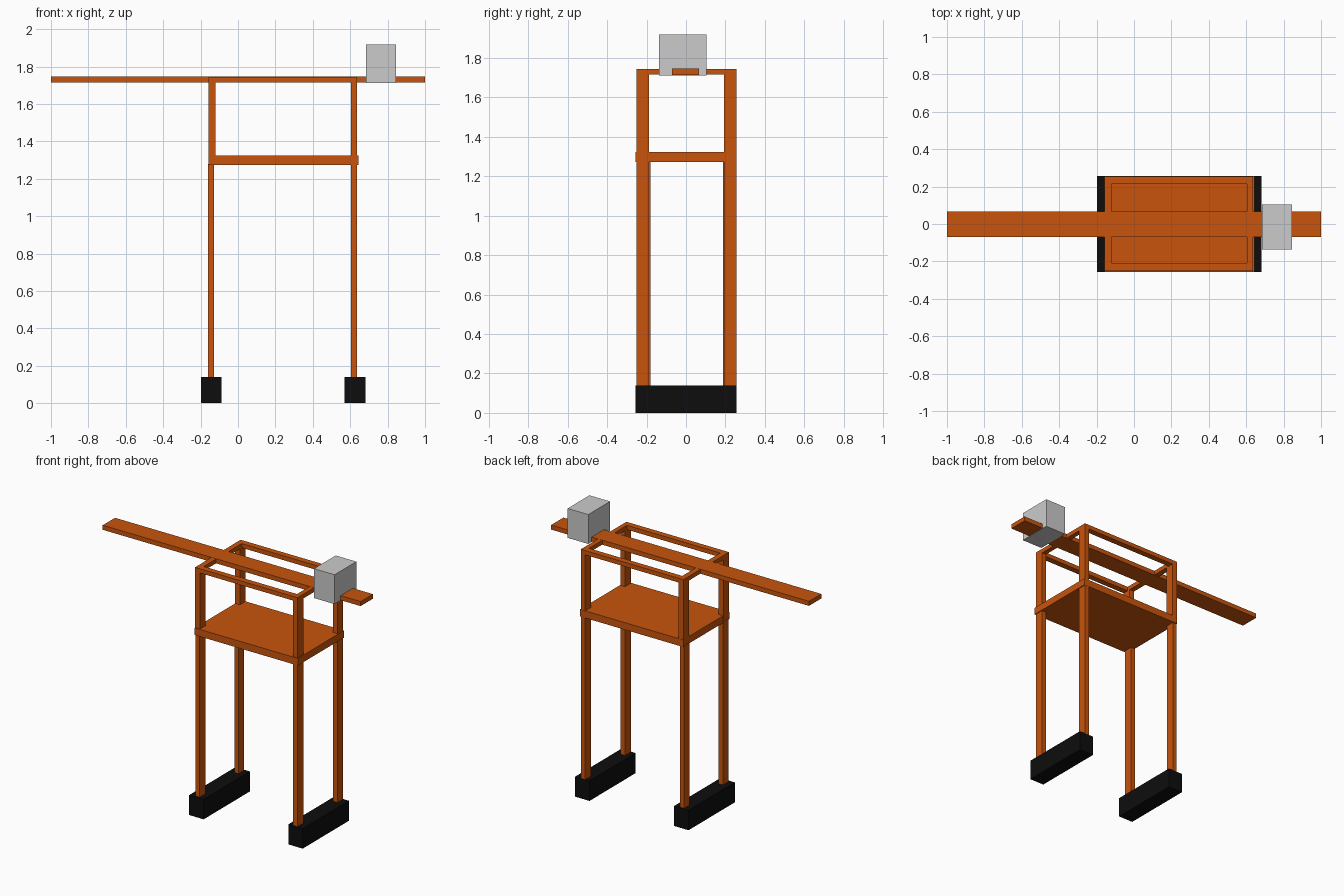
import bpy

if "Cube" in bpy.data.objects:
    bpy.data.objects.remove(bpy.data.objects["Cube"])


def material(name, rgb):
    m = bpy.data.materials.new(name)
    m.diffuse_color = (*rgb, 1)
    m.use_nodes = True
    m.node_tree.nodes["Principled BSDF"].inputs["Base Color"].default_value = m.diffuse_color
    return m


ORANGE = material("orange_paint", (0.58, 0.09, 0.004))
BLACK = material("black_base", (0.004, 0.004, 0.004))
GREY = material("grey_block", (0.6, 0.6, 0.6))


def box(name, x, y, z, mat):
    """Axis-aligned box from (min, max) ranges."""
    c = [(a + b) / 2 for a, b in (x, y, z)]
    bpy.ops.mesh.primitive_cube_add(size=1, location=c)
    o = bpy.context.object
    o.name = name
    o.scale = [b - a for a, b in (x, y, z)]
    bpy.ops.object.transform_apply(location=False, rotation=False, scale=True)
    o.data.materials.append(mat)
    return o


# Black feet
for side, x in (("left", -0.143), ("right", 0.625)):
    box(side + "_foot", (x - 0.056, x + 0.056), (-0.256, 0.256), (0, 0.14), BLACK)

# Lower legs and the upper posts above the shelf
for side, lower, upper, dy in (("left", (-0.16, -0.127), (-0.158, -0.12), -0.006),
                               ("right", (0.603, 0.637), (0.603, 0.637), 0.0)):
    for end, y in (("front", (-0.25, -0.187)), ("back", (0.193, 0.255))):
        s = -dy if end == "front" else dy
        box(f"{side}_{end}_leg", lower, (y[0] + s, y[1] + s), (0.13, 1.28), ORANGE)
        box(f"{side}_{end}_post", upper, y, (1.28, 1.743), ORANGE)

# Shelf
box("shelf", (-0.157, 0.643), (-0.256, 0.256), (1.273, 1.323), ORANGE)

# Top frame rails
for end, y in (("front", (-0.25, -0.208)), ("back", (0.213, 0.255))):
    box(end + "_rail", (-0.158, 0.637), y, (1.715, 1.745), ORANGE)
for side, x in (("left", (-0.158, -0.12)), ("right", (0.603, 0.637))):
    box(side + "_rail", x, (-0.25, 0.255), (1.715, 1.745), ORANGE)

# Long crane beam and counterweight
box("beam", (-1, 1), (-0.07, 0.066), (1.714, 1.746), ORANGE)
box("counterweight", (0.685, 0.845), (-0.137, 0.104), (1.712, 1.918), GREY)
